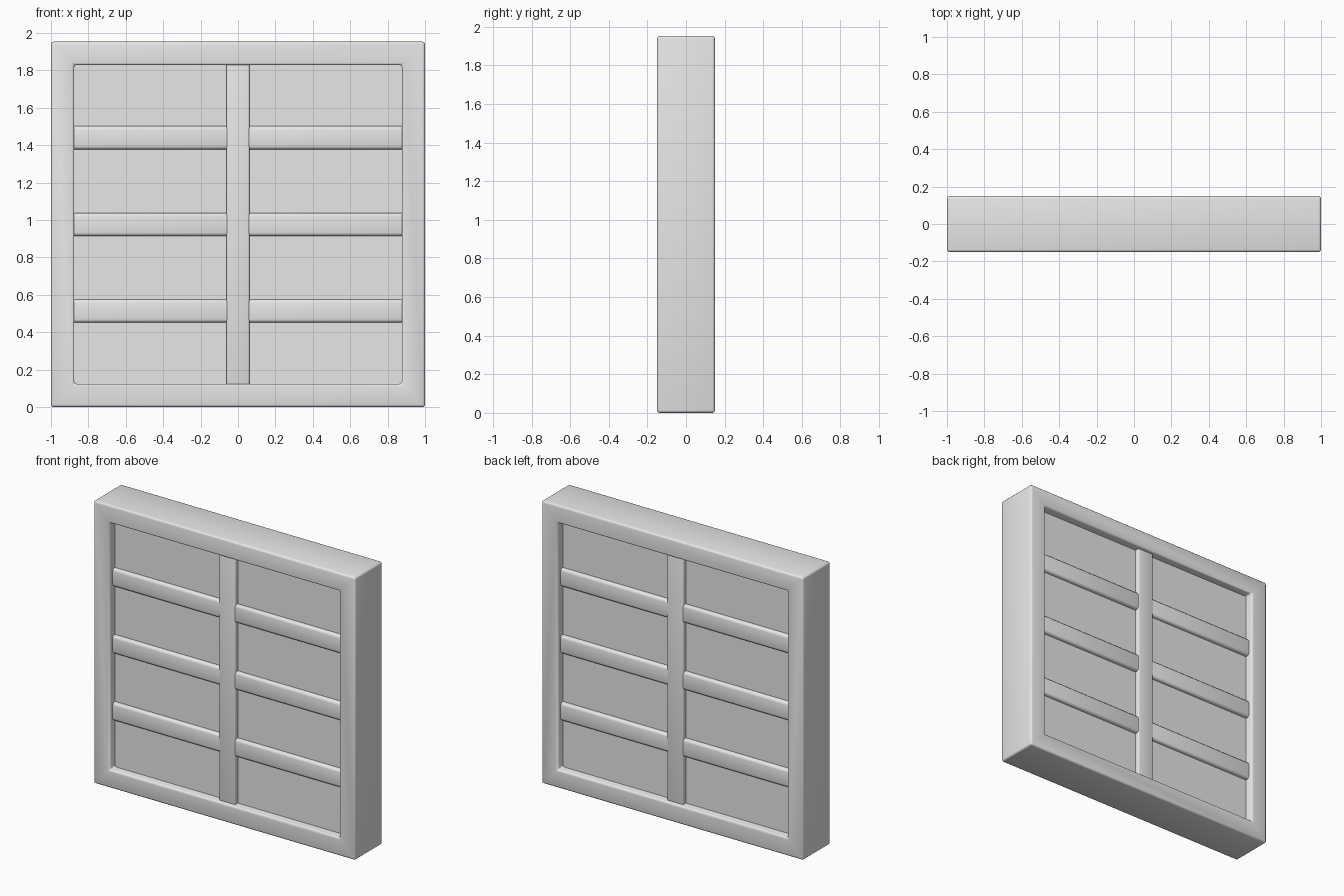
import bpy
import bmesh
from math import radians

cube = bpy.data.objects.get("Cube")
if cube:
    bpy.data.objects.remove(cube, do_unlink=True)

WIDTH, HEIGHT, DEPTH = 2.0, 1.953, 0.30
RIM = 0.124           # frame and slat width
MID = HEIGHT / 2
RAIL_STEP = 0.463
PANEL_DEPTH = 0.18    # panel sits 0.06 below each face
SLAT_DEPTH = 0.24     # slats sit 0.03 below each face

grey = bpy.data.materials.new("plain grey")
grey.use_nodes = True
grey.diffuse_color = (0.8, 0.8, 0.8, 1)
grey.node_tree.nodes["Principled BSDF"].inputs["Base Color"].default_value = (0.8, 0.8, 0.8, 1)


def finish(obj, bevel):
    """Material, rounded edges and smooth shading."""
    obj.data.materials.append(grey)
    if bevel:
        mod = obj.modifiers.new("rounded edges", "BEVEL")
        mod.width = bevel
        mod.segments = 3
        mod.limit_method = "ANGLE"
        mod.angle_limit = radians(40)
    for poly in obj.data.polygons:
        poly.use_smooth = bool(bevel)
    return obj


def mesh_object(name, bm):
    bmesh.ops.recalc_face_normals(bm, faces=bm.faces)
    mesh = bpy.data.meshes.new(name)
    bm.to_mesh(mesh)
    bm.free()
    obj = bpy.data.objects.new(name, mesh)
    bpy.context.collection.objects.link(obj)
    return obj


def box(name, centre, size, bevel=0.0):
    bm = bmesh.new()
    bmesh.ops.create_cube(bm, size=1)
    bmesh.ops.scale(bm, vec=size, verts=bm.verts)
    bmesh.ops.translate(bm, vec=centre, verts=bm.verts)
    return finish(mesh_object(name, bm), bevel)


# Outer frame: a square ring with mitred corners, extruded through its depth
def ring_corners(bm, inset):
    x, z = WIDTH / 2 - inset, MID - inset
    return [bm.verts.new((sx * x, -DEPTH / 2, MID + sz * z))
            for sx, sz in ((-1, -1), (1, -1), (1, 1), (-1, 1))]


bm = bmesh.new()
outer, inner = ring_corners(bm, 0), ring_corners(bm, RIM)
for i in range(4):
    j = (i + 1) % 4
    bm.faces.new((outer[i], outer[j], inner[j], inner[i]))
extruded = bmesh.ops.extrude_face_region(bm, geom=bm.faces[:])
back = [v for v in extruded["geom"] if isinstance(v, bmesh.types.BMVert)]
bmesh.ops.translate(bm, vec=(0, DEPTH, 0), verts=back)
finish(mesh_object("frame", bm), 0.014)

# Recessed panel, tucked into the frame
box("panel", (0, 0, MID), (WIDTH - RIM, PANEL_DEPTH, HEIGHT - RIM))

# Upright slat in the middle
box("centre_post", (0, 0, MID), (RIM, SLAT_DEPTH, HEIGHT - RIM), 0.01)

# Three cross rails on each half, ending inside the post and the frame
inner_edge, outer_edge = 0.03, WIDTH / 2 - RIM / 2
length = outer_edge - inner_edge
for side, label in ((1, "left"), (-1, "right")):
    for step, level in ((-1, "lower"), (0, "middle"), (1, "upper")):
        box(f"{level}_{label}_rail",
            (side * (inner_edge + length / 2), 0, MID + step * RAIL_STEP),
            (length, SLAT_DEPTH - 0.006, RIM), 0.018)
